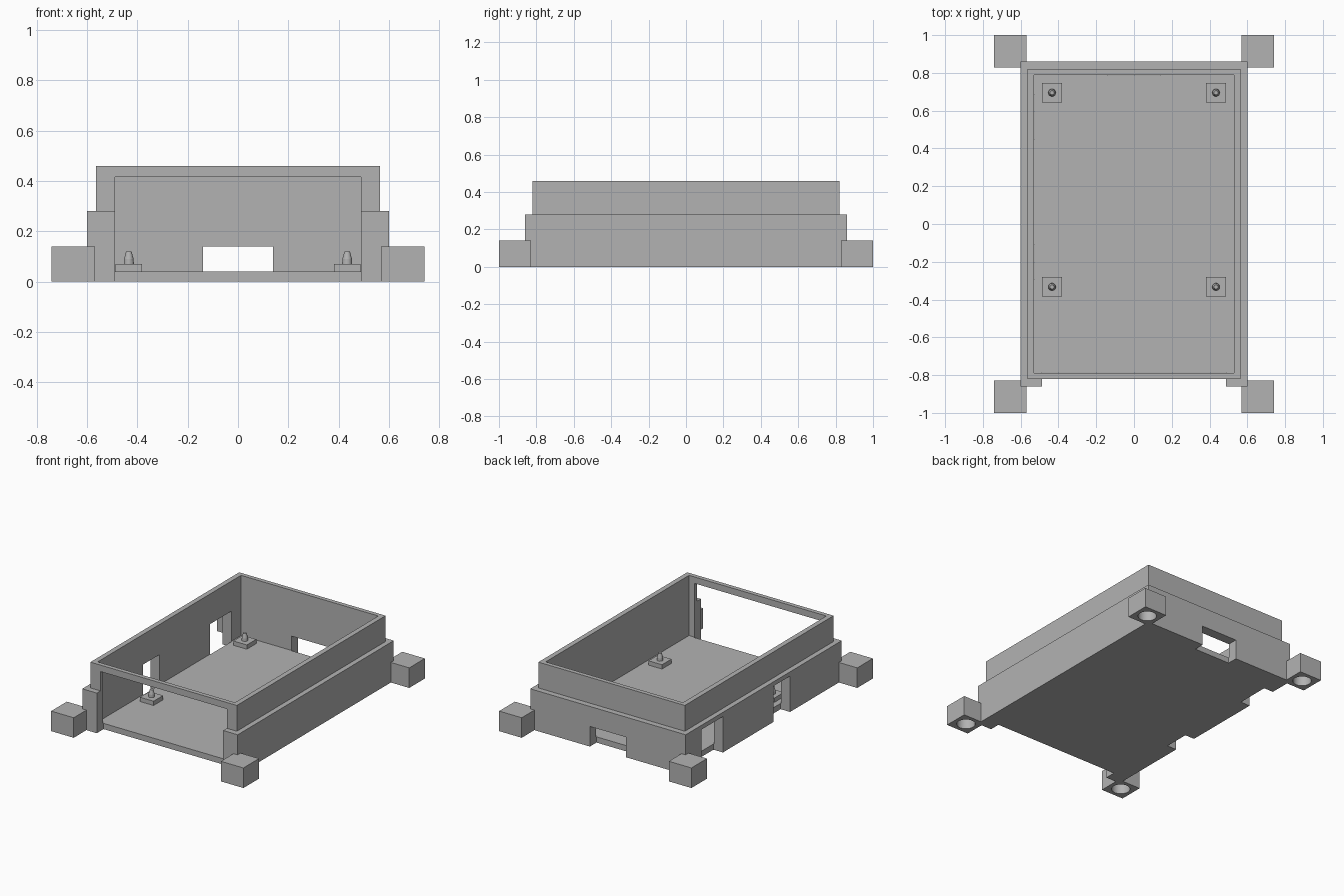
import bpy, bmesh, math
from mathutils import Matrix, Vector

cube = bpy.data.objects.get("Cube")
if cube:
    bpy.data.objects.remove(cube, do_unlink=True)

grey = bpy.data.materials.new("light_grey_plastic")
grey.use_nodes = True
GREY = (0.45, 0.45, 0.45, 1)
grey.diffuse_color = GREY
grey.node_tree.nodes["Principled BSDF"].inputs["Base Color"].default_value = GREY


def finish(name, bm):
    mesh = bpy.data.meshes.new(name)
    bm.to_mesh(mesh)
    bm.free()
    mesh.materials.append(grey)
    obj = bpy.data.objects.new(name, mesh)
    bpy.context.collection.objects.link(obj)
    return obj


def box(name, low, high):
    low, high = Vector(low), Vector(high)
    bm = bmesh.new()
    matrix = Matrix.Translation((low + high) / 2) @ Matrix.Diagonal((*(high - low), 1))
    bmesh.ops.create_cube(bm, size=1, matrix=matrix)
    return finish(name, bm)


def cone(name, x, y, low, high, r1, r2, sides=32):
    bm = bmesh.new()
    bmesh.ops.create_cone(bm, cap_ends=True, segments=sides, radius1=r1, radius2=r2,
                          depth=high - low, matrix=Matrix.Translation((x, y, (low + high) / 2)))
    return finish(name, bm)


def activate(obj):
    bpy.ops.object.select_all(action="DESELECT")
    bpy.context.view_layer.objects.active = obj
    obj.select_set(True)


def combine(obj, other, operation):
    activate(obj)
    mod = obj.modifiers.new("cut", "BOOLEAN")
    mod.operation, mod.object, mod.solver = operation, other, "EXACT"
    bpy.ops.object.modifier_apply(modifier=mod.name)
    bpy.data.objects.remove(other, do_unlink=True)


# Stepped case: wide lower body with a narrower rim, hollowed above the floor
FLOOR = 0.04
case = box("case", (-0.60, -0.86, 0), (0.60, 0.86, 0.28))
combine(case, box("rim", (-0.565, -0.82, 0.1), (0.565, 0.82, 0.46)), "UNION")
combine(case, box("cavity", (-0.53, -0.79, FLOOR), (0.53, 0.79, 0.6)), "DIFFERENCE")

# Openings: front panel, back port and two ports in one long wall
openings = [
    ((-0.488, -1, -0.1), (0.488, -0.785, 0.415)),
    ((-0.14, 0.787, -0.1), (0.14, 1, 0.14)),
    ((-0.7, 0.45, -0.1), (-0.527, 0.685, 0.25)),
    ((-0.7, -0.29, -0.1), (-0.527, -0.11, 0.25)),
]
for low, high in openings:
    combine(case, box("opening", low, high), "DIFFERENCE")

# Corner feet with round sockets underneath
for side, sx in (("left", 1), ("right", -1)):
    for end, sy in (("front", -1), ("back", 1)):
        x, y = sx * 0.655, sy * 0.914
        foot = box(f"{end}_{side}_foot", (x - 0.087, y - 0.086, 0), (x + 0.087, y + 0.086, 0.14))
        combine(foot, cone("socket", x, y, -0.05, 0.1, 0.06, 0.06), "DIFFERENCE")
        activate(foot)
        bpy.ops.object.shade_smooth_by_angle(angle=math.radians(30))

        # Square standoff pad with a tapered locating peg
        x, y = sx * 0.434, (0.695 if sy > 0 else -0.333)
        box(f"{end}_{side}_pad", (x - 0.052, y - 0.052, FLOOR), (x + 0.052, y + 0.052, 0.07))
        cone(f"{end}_{side}_peg", x, y, 0.07, 0.09, 0.02, 0.019, 24)
        tip = cone(f"{end}_{side}_peg_tip", x, y, 0.09, 0.12, 0.019, 0.011, 24)
        activate(tip)
        bpy.ops.object.shade_smooth_by_angle(angle=math.radians(30))
